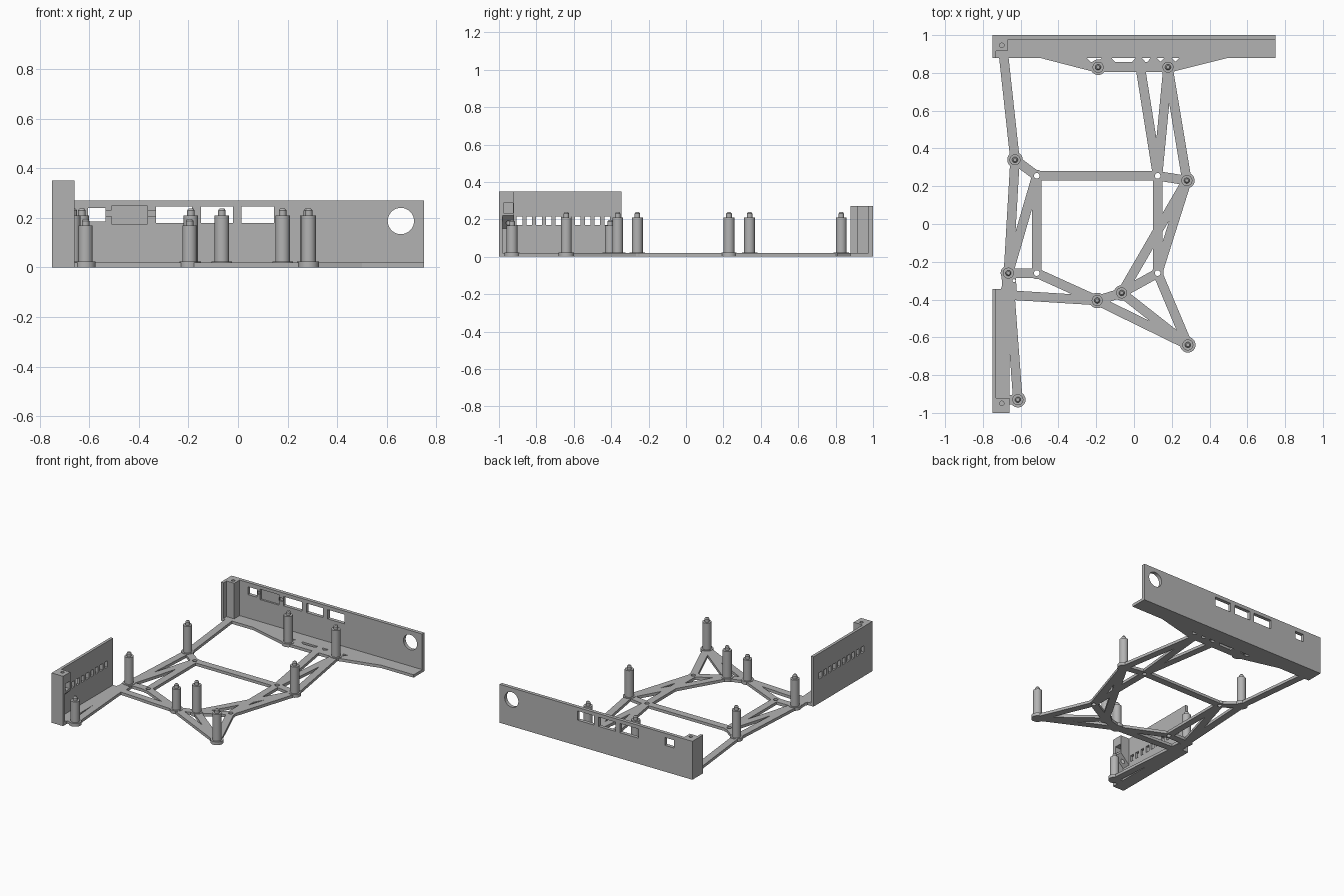
import bpy, bmesh, math
from mathutils import Matrix, Vector

if "Cube" in bpy.data.objects:
    bpy.data.objects.remove(bpy.data.objects["Cube"], do_unlink=True)

grey = bpy.data.materials.new("plain_grey")
grey.use_nodes = True
grey.diffuse_color = (0.45, 0.45, 0.45, 1)
grey.node_tree.nodes["Principled BSDF"].inputs["Base Color"].default_value = (0.45, 0.45, 0.45, 1)

T = 0.02  # floor thickness


def box(bm, x0, x1, y0, y1, z0, z1):
    m = Matrix.Translation(((x0 + x1) / 2, (y0 + y1) / 2, (z0 + z1) / 2))
    bmesh.ops.create_cube(bm, size=1, matrix=m @ Matrix.Diagonal((x1 - x0, y1 - y0, z1 - z0, 1)))


def cyl(bm, x, y, z0, z1, r, r2=None, seg=32):
    bmesh.ops.create_cone(bm, cap_ends=True, segments=seg, radius1=r, radius2=r if r2 is None else r2,
                          depth=z1 - z0, matrix=Matrix.Translation((x, y, (z0 + z1) / 2)))


def prism(bm, pts, offset):
    """Extrude a closed outline along an offset vector."""
    face = bm.faces.new([bm.verts.new(p) for p in pts])
    ext = bmesh.ops.extrude_face_region(bm, geom=[face])
    verts = [v for v in ext["geom"] if isinstance(v, bmesh.types.BMVert)]
    bmesh.ops.translate(bm, verts=verts, vec=offset)


def bar(bm, a, b, w):
    a, b = Vector(a), Vector(b)
    d = (b - a).normalized() * w / 2
    n = Vector((-d.y, d.x))
    prism(bm, [(p.x, p.y, 0) for p in (a + n, a - n, b - n, b + n)], (0, 0, T))


def make(name, bm):
    bmesh.ops.recalc_face_normals(bm, faces=bm.faces)
    me = bpy.data.meshes.new(name)
    bm.to_mesh(me)
    bm.free()
    ob = bpy.data.objects.new(name, me)
    bpy.context.collection.objects.link(ob)
    me.materials.append(grey)
    return ob


def cut(ob, bm):
    cutter = make("cutter", bm)
    cutter.hide_render = True
    mod = ob.modifiers.new("cut", "BOOLEAN")
    mod.operation, mod.solver, mod.object = "DIFFERENCE", "EXACT", cutter
    mod.use_self = True
    bpy.ops.object.select_all(action="DESELECT")
    bpy.context.view_layer.objects.active = ob
    ob.select_set(True)
    bpy.ops.object.modifier_apply(modifier=mod.name)
    bpy.data.objects.remove(cutter, do_unlink=True)


# Layout points of posts and frame corners
back_l, back_r = (-0.19, 0.83), (0.18, 0.83)
west_hi, west_lo = (-0.63, 0.34), (-0.665, -0.26)
east, front_e, corner = (0.28, 0.23), (0.285, -0.64), (-0.615, -0.93)
mid_a, mid_b = (-0.195, -0.405), (-0.065, -0.365)
A, B, C, D = (-0.515, 0.255), (0.125, 0.255), (-0.515, -0.26), (0.125, -0.26)

# Floor frame of flat struts
bm = bmesh.new()
for a, b in ((A, B), (A, C), (B, D), (A, west_hi), (A, west_lo), (C, west_lo), (B, east),
             ((-0.69, 0.89), west_hi), (west_hi, west_lo), ((0.035, 0.82), B), (back_r, B),
             (back_r, east), (east, D), (east, mid_b), (mid_b, D), (mid_b, mid_a),
             (C, mid_a), ((-0.68, -0.375), mid_a), (mid_a, front_e), (mid_b, front_e),
             (D, front_e), (west_lo, corner)):
    bar(bm, a, b, 0.05)
bar(bm, west_lo, (-0.655, -0.4), 0.075)
for p in (A, B, C, D):
    cyl(bm, *p, 0, T, 0.032)
frame = make("floor_frame", bm)
holes = bmesh.new()
for p in (A, B, C, D):
    cyl(holes, *p, -0.1, 0.1, 0.015)
cyl(holes, -0.635, -0.3, -0.1, 0.1, 0.008)
cut(frame, holes)

# Back floor flange with a tapered tongue and small openings
bm = bmesh.new()
prism(bm, [(x, y, 0) for x, y in ((-0.75, 1), (-0.75, 0.88), (-0.5, 0.88), (-0.21, 0.805),
                                  (0.2, 0.805), (0.5, 0.88), (0.75, 0.88), (0.75, 1))], (0, 0, T))
flange = make("back_flange", bm)
holes = bmesh.new()
for x0, x1 in ((-0.25, -0.17), (-0.12, 0.01), (0.04, 0.09), (0.12, 0.16), (0.2, 0.24)):
    m = 0.02
    prism(holes, [(x0, 0.88, -0.1), (x0 + m, 0.858, -0.1), (x1 - m, 0.858, -0.1), (x1, 0.88, -0.1)], (0, 0, 0.2))
cut(flange, holes)

# Back wall with ports, an inner recess and a round hole
bm = bmesh.new()
box(bm, -0.75, 0.75, 0.975, 1, 0, 0.27)
wall = make("back_wall", bm)
holes = bmesh.new()
for x0, x1, z0, z1 in ((-0.605, -0.535, 0.185, 0.24), (-0.33, -0.185, 0.18, 0.245),
                       (-0.15, -0.02, 0.18, 0.245), (0.015, 0.145, 0.18, 0.245)):
    box(holes, x0, x1, 0.9, 1.1, z0, z1)
box(holes, -0.51, -0.365, 0.9, 0.988, 0.175, 0.248)
box(holes, -0.534, -0.511, 0.9, 0.985, 0.208, 0.23)
box(holes, -0.364, -0.331, 0.9, 0.985, 0.208, 0.23)
bmesh.ops.create_cone(holes, cap_ends=True, segments=48, radius1=0.053, radius2=0.053, depth=0.2,
                      matrix=Matrix.Translation((0.657, 1, 0.187)) @ Matrix.Rotation(math.pi / 2, 4, "X"))
cut(wall, holes)

# Back corner: end wall and screw column
bm = bmesh.new()
box(bm, -0.75, -0.73, 0.88, 0.976, 0, 0.27)
make("back_end_wall", bm)
bm = bmesh.new()
box(bm, -0.731, -0.67, 0.915, 0.976, 0, 0.27)
column = make("back_screw_column", bm)
holes = bmesh.new()
cyl(holes, -0.7, 0.946, 0.17, 0.4, 0.012)
cut(column, holes)

# Side floor strip
bm = bmesh.new()
prism(bm, [(x, y, 0) for x, y in ((-0.75, -1), (-0.66, -1), (-0.66, -0.3), (-0.69, -0.3),
                                  (-0.705, -0.345), (-0.75, -0.345))], (0, 0, T))
box(bm, -0.67, -0.61, -0.955, -0.905, 0, T)
make("side_floor", bm)

# Side wall with a row of vents
bm = bmesh.new()
box(bm, -0.75, -0.73, -1, -0.345, 0, 0.35)
wall = make("side_wall", bm)
holes = bmesh.new()
for i in range(10):
    y = -0.89 + i * 0.052
    box(holes, -0.8, -0.7, y - 0.015, y + 0.015, 0.17, 0.215)
cut(wall, holes)

# Side end wall and raised screw boss with a nut slot
bm = bmesh.new()
box(bm, -0.731, -0.66, -1, -0.98, 0, 0.35)
make("side_end_wall", bm)
bm = bmesh.new()
prism(bm, [(-0.731, -0.981, 0.35), (-0.66, -0.981, 0.35), (-0.66, -0.981, 0.22),
           (-0.731, -0.981, 0.15)], (0, 0.061, 0))
boss = make("side_screw_boss", bm)
holes = bmesh.new()
box(holes, -0.715, -0.6, -0.976, -0.925, 0.235, 0.287)
cyl(holes, -0.7, -0.95, 0.1, 0.4, 0.012)
cut(boss, holes)

# Mounting posts with flanged foot and locating pin
posts = [(p, 0.21) for p in (back_l, back_r, west_hi, west_lo, east, mid_b, front_e)]
posts += [(mid_a, 0.168), (corner, 0.168)]
for i, (p, h) in enumerate(posts):
    bm = bmesh.new()
    cyl(bm, *p, 0, 0.023, 0.041)
    cyl(bm, *p, 0.01, h, 0.029)
    cyl(bm, *p, h - 0.01, h + 0.02, 0.015)
    cyl(bm, *p, h + 0.02, h + 0.028, 0.015, 0.009)
    ob = make("mounting_post_%d" % (i + 1), bm)
    bpy.ops.object.select_all(action="DESELECT")
    bpy.context.view_layer.objects.active = ob
    ob.select_set(True)
    bpy.ops.object.shade_smooth_by_angle(angle=math.radians(30))
